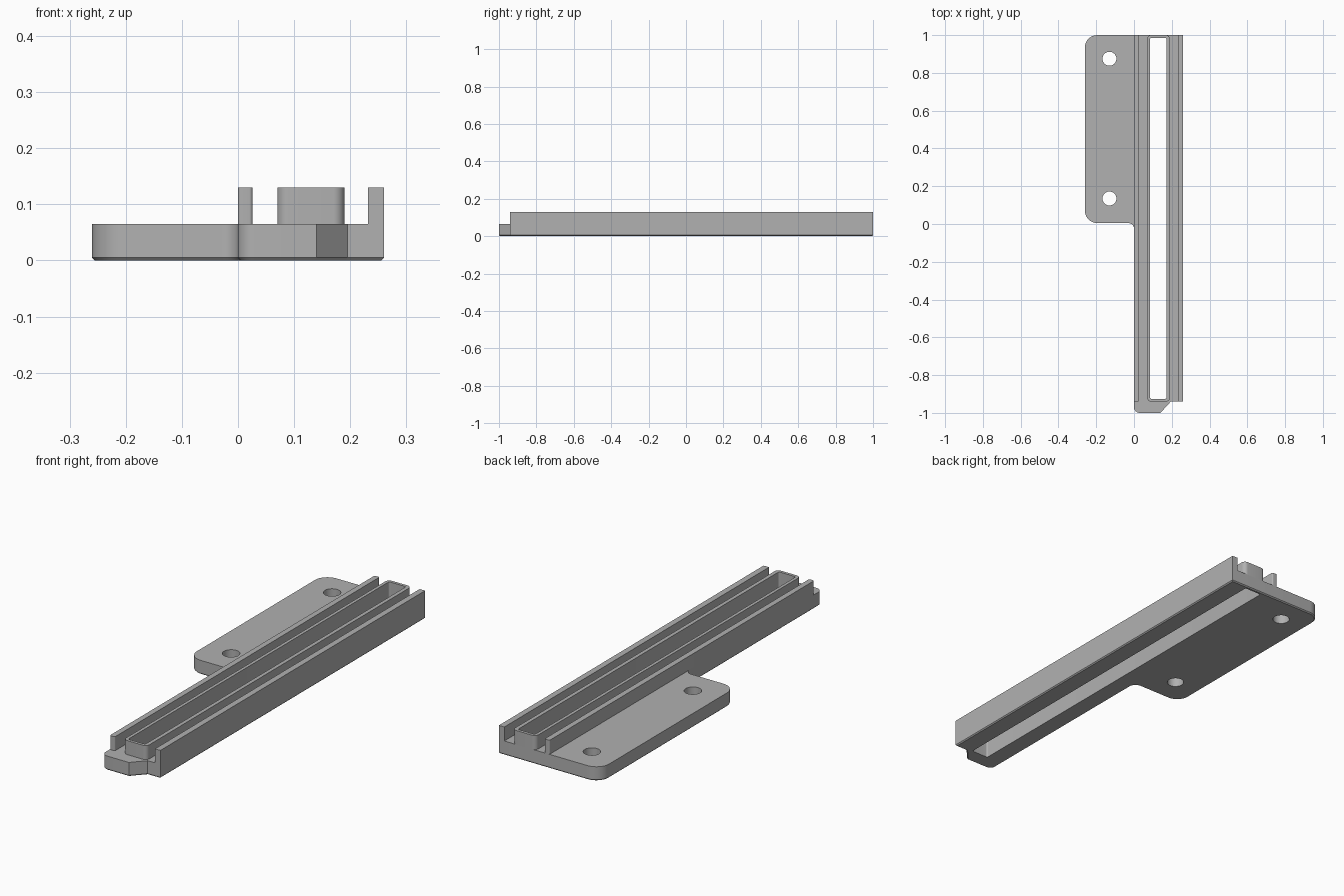
import bpy, bmesh, math
from mathutils import Vector

old = bpy.data.objects.get("Cube")
if old:
    bpy.data.objects.remove(old, do_unlink=True)

grey = bpy.data.materials.new("plain grey")
grey.use_nodes = True
colour = (0.44, 0.44, 0.44, 1)
grey.diffuse_color = colour
grey.node_tree.nodes["Principled BSDF"].inputs["Base Color"].default_value = colour

FLOOR, TOP = 0.065, 0.13
BACK, STEP, FRONT = 1.0, -0.94, -1.0


def fillet(corners, steps=8):
    """Turn (x, y, radius) corners into points with rounded corners."""
    pts = []
    for i, (x, y, r) in enumerate(corners):
        p = Vector((x, y))
        if r == 0:
            pts.append(p)
            continue
        a = (Vector(corners[i - 1][:2]) - p).normalized()
        b = (Vector(corners[(i + 1) % len(corners)][:2]) - p).normalized()
        half = a.angle(b) / 2
        centre = p + (a + b).normalized() * (r / math.sin(half))
        start = p + a * (r / math.tan(half)) - centre
        end = p + b * (r / math.tan(half)) - centre
        sweep = math.pi - 2 * half
        for k in range(steps + 1):
            t = k / steps
            v = start * math.sin((1 - t) * sweep) + end * math.sin(t * sweep)
            pts.append(centre + v / math.sin(sweep))
    return pts


def rect(x0, x1, y0, y1, r=0.0):
    return fillet([(x0, y0, r), (x1, y0, r), (x1, y1, r), (x0, y1, r)])


def prism(name, pts, z0, z1, chamfer=0.0):
    """Extrude an outline, with an optional chamfer round its bottom edge."""
    bm = bmesh.new()
    bottom = bm.faces.new([bm.verts.new((p.x, p.y, z0 + chamfer)) for p in pts])
    bm.normal_update()
    if bottom.normal.z > 0:
        bottom.normal_flip()
    top = bm.faces.new([bm.verts.new((p.x, p.y, z1)) for p in pts])
    low, high = list(bottom.verts), list(top.verts)
    if low[0].co.xy != high[0].co.xy or low[1].co.xy != high[1].co.xy:
        low = [min(low, key=lambda v: (v.co.xy - h.co.xy).length) for h in high]
    for i in range(len(low)):
        bm.faces.new((low[i - 1], low[i], high[i], high[i - 1]))
    bmesh.ops.recalc_face_normals(bm, faces=bm.faces)
    if chamfer:
        bmesh.ops.inset_region(bm, faces=[bottom], thickness=chamfer, use_even_offset=True)
        for v in bottom.verts:
            v.co.z = z0
    mesh = bpy.data.meshes.new(name)
    bm.to_mesh(mesh)
    bm.free()
    mesh.materials.append(grey)
    ob = bpy.data.objects.new(name, mesh)
    bpy.context.collection.objects.link(ob)
    return ob


def cut(ob, cutter):
    mod = ob.modifiers.new("cut", "BOOLEAN")
    mod.operation, mod.solver, mod.object = "DIFFERENCE", "EXACT", cutter
    bpy.context.view_layer.objects.active = ob
    bpy.ops.object.modifier_apply(modifier=mod.name)


# Base plate: long bar, side mounting flange and stepped front tongue
base = prism("base_plate", fillet([
    (0.0, FRONT, 0.03), (0.14, FRONT, 0), (0.195, STEP, 0), (0.26, STEP, 0),
    (0.26, BACK, 0), (-0.26, BACK, 0.065), (-0.26, 0.005, 0.065), (0.0, 0.005, 0.03),
]), 0, FLOOR, 0.005)

# Raised rim round the long slot
rim = prism("slot_rim", rect(0.07, 0.19, STEP, BACK, 0.02), FLOOR, TOP)

# Guide rails on both sides of the bar
left_rail = prism("outer_rail", rect(0.232, 0.26, STEP, BACK), FLOOR, TOP)
right_rail = prism("inner_rail", rect(0.0, 0.026, STEP, BACK, 0.006), FLOOR, TOP)

# Through slot and screw holes
slot = prism("slot_cutter", rect(0.085, 0.172, -0.926, 0.986, 0.008), -0.1, 0.3)
cutters = [slot]
cut(base, slot)
cut(rim, slot)
for y in (0.135, 0.875):
    ring = [Vector((-0.13 + 0.037 * math.cos(a), y + 0.037 * math.sin(a)))
            for a in (math.tau * k / 32 for k in range(32))]
    hole = prism("hole_cutter", ring, -0.1, 0.3)
    cut(base, hole)
    cutters.append(hole)
for c in cutters:
    bpy.data.objects.remove(c, do_unlink=True)

# Smooth the rounded corners and holes, keep edges crisp
bpy.ops.object.select_all(action="DESELECT")
for ob in (base, rim, left_rail, right_rail):
    ob.select_set(True)
bpy.context.view_layer.objects.active = base
bpy.ops.object.shade_smooth_by_angle(angle=math.radians(30))
